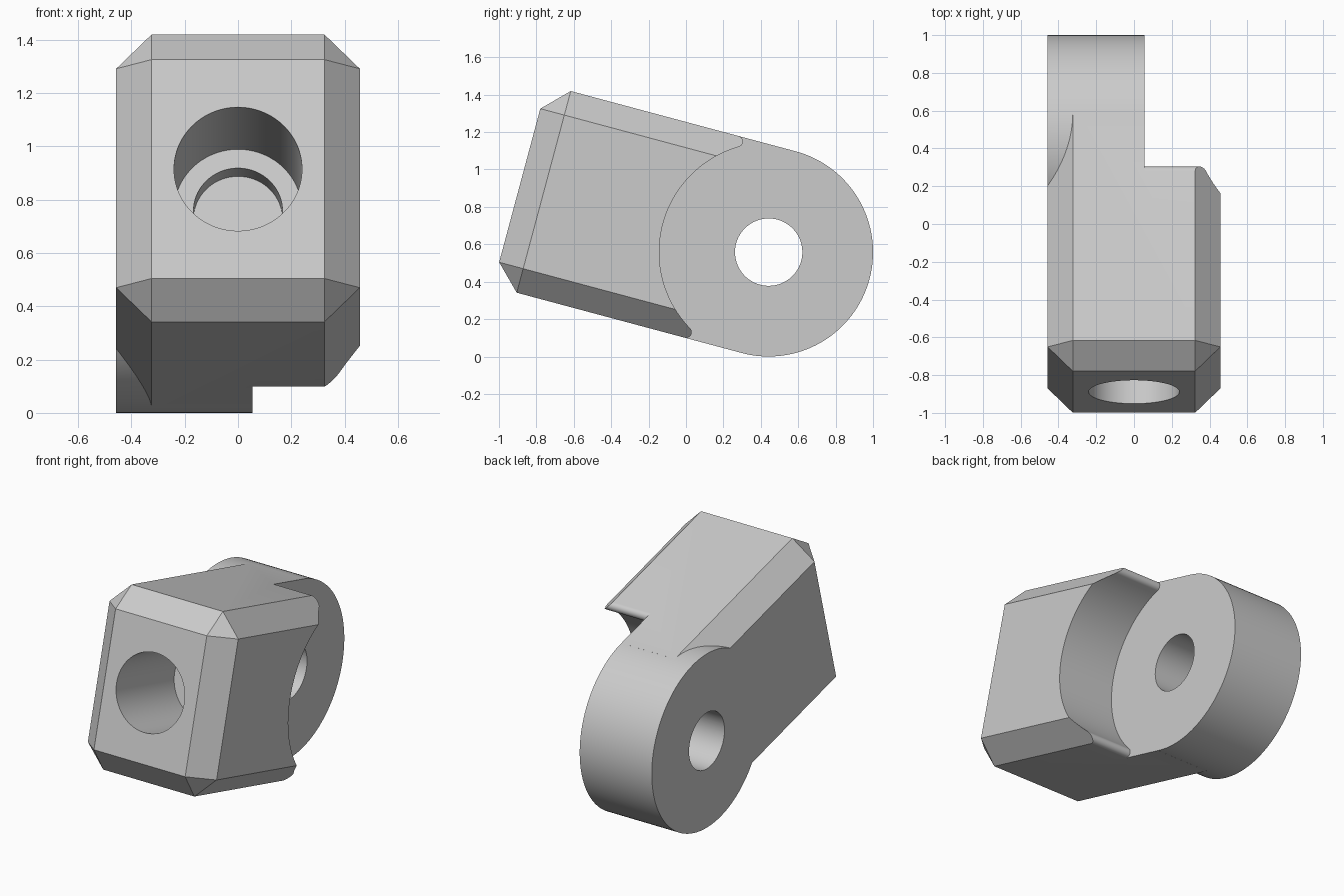
import bpy, bmesh
from math import radians, sin, cos, atan2, sqrt, pi
from mathutils import Matrix, Vector

cube = bpy.data.objects.get("Cube")
if cube:
    bpy.data.objects.remove(cube, do_unlink=True)

# Main sizes, in the bracket's own frame: Y along the arm, pivot at the origin
HALF_W, HALF_H, FRONT, CHAMFER = 0.457, 0.558, -1.378, 0.133
HUB_FACE, CLEARANCE, FILLET = 0.055, 0.585, 0.03

grey = bpy.data.materials.new("light grey")
grey.use_nodes = True
colour = (0.6, 0.6, 0.6, 1)
grey.diffuse_color = colour
grey.node_tree.nodes["Principled BSDF"].inputs["Base Color"].default_value = colour


def add_object(name, bm):
    bmesh.ops.recalc_face_normals(bm, faces=bm.faces)
    mesh = bpy.data.meshes.new(name)
    bm.to_mesh(mesh)
    bm.free()
    mesh.materials.append(grey)
    obj = bpy.data.objects.new(name, mesh)
    bpy.context.collection.objects.link(obj)
    return obj


def cylinder(name, radius, start, end, axis):
    """Cylinder between two positions along the X or Y axis."""
    bm = bmesh.new()
    bmesh.ops.create_cone(bm, cap_ends=True, segments=128, radius1=radius,
                          radius2=radius, depth=end - start)
    turn = Matrix.Rotation(pi / 2, 4, "Y" if axis == "X" else "X")
    shift = Vector((1, 0, 0) if axis == "X" else (0, 1, 0)) * (start + end) / 2
    bm.transform(Matrix.Translation(shift) @ turn)
    return add_object(name, bm)


def extrude_profile(name, points, start, end):
    """Extrude a (y, z) outline along X."""
    bm = bmesh.new()
    face = bm.faces.new([bm.verts.new((start, y, z)) for y, z in points])
    new = bmesh.ops.extrude_face_region(bm, geom=[face])["geom"]
    verts = [v for v in new if isinstance(v, bmesh.types.BMVert)]
    bmesh.ops.translate(bm, verts=verts, vec=(end - start, 0, 0))
    return add_object(name, bm)


def combine(target, tool, operation):
    mod = target.modifiers.new(operation, "BOOLEAN")
    mod.operation, mod.solver, mod.object = operation, "EXACT", tool
    bpy.context.view_layer.objects.active = target
    bpy.ops.object.modifier_apply(modifier=mod.name)
    bpy.data.objects.remove(tool, do_unlink=True)


# Arm block, chamfered everywhere except around its back end
back = -0.01
bm = bmesh.new()
bmesh.ops.create_cube(bm, size=1)
bm.transform(Matrix.Translation((0, (FRONT + back) / 2, 0))
             @ Matrix.Diagonal((2 * HALF_W, back - FRONT, 2 * HALF_H, 1)))
edges = [e for e in bm.edges if any(v.co.y < back - 0.1 for v in e.verts)]
bmesh.ops.bevel(bm, geom=edges, offset=CHAMFER, offset_type="OFFSET",
                segments=1, affect="EDGES")
bracket = add_object("pivot_bracket", bm)

# Round pivot hub on one side
combine(bracket, cylinder("hub", HALF_H, -HALF_W, HUB_FACE + 0.05, "X"), "UNION")

# Curved clearance beside the hub, with rounded tips
fy = -sqrt((CLEARANCE + FILLET) ** 2 - (HALF_H - FILLET) ** 2)
fz = HALF_H - FILLET
tip = atan2(fz, fy)
upper = []
for i in range(33):
    a = pi + (tip - pi) * i / 32
    upper.append((CLEARANCE * cos(a), CLEARANCE * sin(a)))
for i in range(1, 13):
    a = (tip - pi) + (pi / 2 - tip + pi) * i / 12
    upper.append((fy + FILLET * cos(a), fz + FILLET * sin(a)))
upper += [(fy, 0.75), (0.75, 0.75)]
outline = upper + [(y, -z) for y, z in reversed(upper[1:])]
combine(bracket, extrude_profile("clearance", outline, HUB_FACE, 0.7), "DIFFERENCE")

# Pivot hole, then the stepped blind bore in the front
combine(bracket, cylinder("pivot_hole", 0.18, -0.7, 0.3, "X"), "DIFFERENCE")
combine(bracket, cylinder("wide_bore", 0.24, FRONT - 0.2, FRONT + 0.61, "Y"), "DIFFERENCE")
combine(bracket, cylinder("narrow_bore", 0.167, FRONT + 0.5, FRONT + 0.73, "Y"), "DIFFERENCE")

# Tilt into place and shade
bracket.data.transform(Matrix.Translation((0, 0.442, HALF_H))
                       @ Matrix.Rotation(radians(-15), 4, "X"))
bpy.ops.object.select_all(action="DESELECT")
bracket.select_set(True)
bpy.context.view_layer.objects.active = bracket
bpy.ops.object.shade_smooth_by_angle(angle=radians(25))
